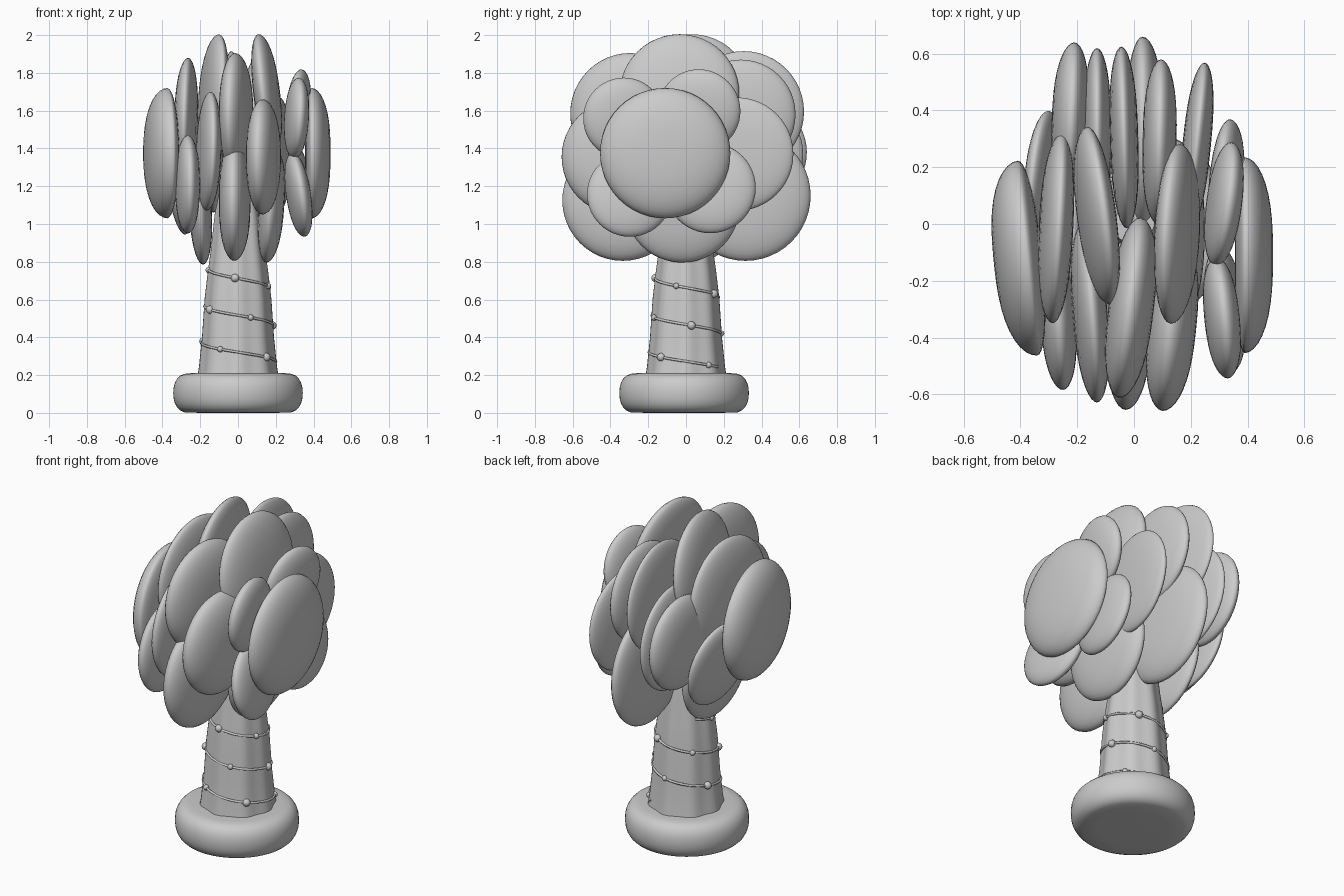
import bpy, bmesh, math
from mathutils import Vector

if "Cube" in bpy.data.objects:
    bpy.data.objects.remove(bpy.data.objects["Cube"])

clay = bpy.data.materials.new("clay_grey")
clay.diffuse_color = (0.6, 0.6, 0.6, 1)
clay.use_nodes = True
clay.node_tree.nodes["Principled BSDF"].inputs["Base Color"].default_value = clay.diffuse_color


def finish(bm, name, angle=50):
    bmesh.ops.recalc_face_normals(bm, faces=bm.faces)
    me = bpy.data.meshes.new(name)
    bm.to_mesh(me)
    bm.free()
    ob = bpy.data.objects.new(name, me)
    bpy.context.collection.objects.link(ob)
    me.materials.append(clay)
    bpy.ops.object.select_all(action='DESELECT')
    ob.select_set(True)
    bpy.context.view_layer.objects.active = ob
    bpy.ops.object.shade_smooth_by_angle(angle=math.radians(angle))
    return ob


def lathe(profile, steps, flute=0.0, lobes=8):
    """Spin (radius, z) pairs around z, with optional flutes; ends are capped."""
    bm = bmesh.new()
    rings = []
    for r, z in profile:
        ring = []
        for i in range(steps):
            a = math.tau * i / steps
            k = r * (1 + flute * math.cos(lobes * a))
            ring.append(bm.verts.new((k * math.cos(a), k * math.sin(a), z)))
        rings.append(ring)
    for lo, hi in zip(rings, rings[1:]):
        for i in range(steps):
            j = (i + 1) % steps
            bm.faces.new((lo[i], lo[j], hi[j], hi[i]))
    bm.faces.new(rings[0][::-1])
    bm.faces.new(rings[-1])
    return bm


# Rounded base cushion
base = [(0.2, 0.0)]
for i in range(1, 13):
    a = -math.pi / 2 + math.pi * i / 12
    c, s = math.cos(a), math.sin(a)
    base.append((0.25 + 0.093 * max(c, 0) ** 0.75,
                 0.105 + 0.105 * math.copysign(abs(s) ** 0.9, s)))
base.append((0.15, 0.21))
finish(lathe(base, 64), "base").location.y = -0.01

# Tapered fluted trunk, hidden in the crown at its top
trunk = [(0.21, 0.18), (0.2, 0.25), (0.185, 0.4), (0.172, 0.6),
         (0.155, 0.75), (0.14, 0.86), (0.12, 1.05), (0.07, 1.3)]
finish(lathe(trunk, 64, 0.03), "trunk")


def trunk_radius(z):
    for (r0, z0), (r1, z1) in zip(trunk, trunk[1:]):
        if z0 <= z <= z1:
            return r0 + (r1 - r0) * (z - z0) / (z1 - z0)
    return 0.12


def garland_point(turns):
    a = math.pi + math.tau * turns
    z = 0.76 - 0.195 * turns
    r = trunk_radius(z) * 1.02
    return Vector((r * math.cos(a), r * math.sin(a), z))


# Cord winding around the trunk
curve = bpy.data.curves.new("cord_path", 'CURVE')
curve.dimensions = '3D'
curve.bevel_depth = 0.007
curve.bevel_resolution = 1
spline = curve.splines.new('POLY')
spline.points.add(110)
for i, p in enumerate(spline.points):
    p.co = (*garland_point(-0.1 + 2.75 * i / 110), 1)
cord = bpy.data.objects.new("trunk_cord", curve)
bpy.context.collection.objects.link(cord)
curve.materials.append(clay)

# Small beads along the cord
bm = bmesh.new()
for i in range(13):
    ret = bmesh.ops.create_uvsphere(bm, u_segments=12, v_segments=8,
                                    radius=0.022 if i % 2 else 0.016)
    bmesh.ops.translate(bm, verts=ret["verts"], vec=garland_point(0.02 + i * 0.215))
finish(bm, "cord_beads")


def leaf_pad(name, x, y, z, r, dxdy=0, dxdz=0, outer=0.075, inner=0.06):
    """Round cushion facing sideways, tilted by the slopes dx/dy and dx/dz."""
    n = 10
    arc = [math.pi / 2 * (0.04 + 0.96 * i / n) for i in range(n + 1)]
    height = lambda a: (1 - math.sin(a) ** 2.6) ** 0.52
    prof = [(r * math.sin(a), -inner * height(a)) for a in arc]
    prof += [(r * math.sin(a), outer * height(a)) for a in arc[-2::-1]]
    ob = finish(lathe(prof, 48), name, 80)
    side = 1 if x >= 0 else -1
    normal = Vector((1, -dxdy, -dxdz)) * side
    ob.rotation_mode = 'QUATERNION'
    ob.rotation_quaternion = normal.to_track_quat('Z', 'Y')
    ob.location = (x, y, z)


# Large outermost pads
leaf_pad("outer_pad_left", -0.375, -0.12, 1.375, 0.345, -0.1, 0, 0.12, 0.05)
leaf_pad("outer_pad_right", 0.39, -0.11, 1.375, 0.345, 0, 0, 0.1, 0.035)

# Small pads behind the right outer pad
leaf_pad("right_small_pad_1", 0.315, 0.07, 1.6, 0.22, 0.13, 0.1, 0.06, 0.055)
leaf_pad("right_small_pad_2", 0.32, 0.13, 1.19, 0.24, 0.08, -0.1, 0.06, 0.05)
leaf_pad("right_small_pad_3", 0.32, -0.3, 1.155, 0.225, -0.1, -0.15, 0.06, 0.06)
leaf_pad("right_small_pad_4", 0.31, -0.33, 1.56, 0.215, -0.1, 0.06, 0.06, 0.06)

# Right inner layer
leaf_pad("right_top_pad", 0.145, -0.035, 1.69, 0.317, 0.05, -0.12)
leaf_pad("right_back_pad", 0.22, 0.27, 1.37, 0.3, 0.1, 0, 0.05, 0.05)
leaf_pad("right_front_pad", 0.13, -0.355, 1.355, 0.305, 0.1, 0, 0.09, 0.08)
leaf_pad("right_low_pad", 0.17, -0.02, 1.1, 0.305, 0, 0.07)

# Middle layer
leaf_pad("middle_low_back_pad", 0.03, 0.315, 1.15, 0.345, 0, 0)
leaf_pad("middle_low_front_pad", -0.02, -0.335, 1.125, 0.32, 0.03, 0, 0.08, 0.085)
leaf_pad("middle_high_front_pad", -0.015, -0.295, 1.585, 0.32, 0.12, 0, 0.075, 0.085)
leaf_pad("middle_high_back_pad", -0.035, 0.305, 1.595, 0.32, -0.03, 0, 0.05, 0.05)
leaf_pad("middle_back_pad", 0.09, 0.29, 1.58, 0.29, 0.02, 0, 0.06, 0.06)

# Left inner layer
leaf_pad("left_top_pad", -0.125, 0.03, 1.69, 0.315, -0.13, 0.08, 0.07, 0.055)
leaf_pad("left_upper_pad", -0.27, -0.015, 1.545, 0.335, 0.05, 0.02, 0.065, 0.055)
leaf_pad("left_front_pad", -0.155, -0.315, 1.385, 0.315, -0.08, 0.03, 0.06, 0.06)
leaf_pad("left_low_front_pad", -0.265, -0.325, 1.21, 0.26, -0.06, 0, 0.065, 0.06)
leaf_pad("left_low_pad", -0.2, 0, 1.095, 0.31, 0, -0.05, 0.06, 0.06)
leaf_pad("left_back_pad", -0.22, 0.365, 1.38, 0.275, 0.04, 0, 0.07, 0.06)
leaf_pad("left_inner_back_pad", -0.13, 0.31, 1.37, 0.31, 0, 0, 0.05, 0.05)
leaf_pad("left_small_pad", -0.32, 0.145, 1.195, 0.255, 0.08, -0.17, 0.05, 0.045)
